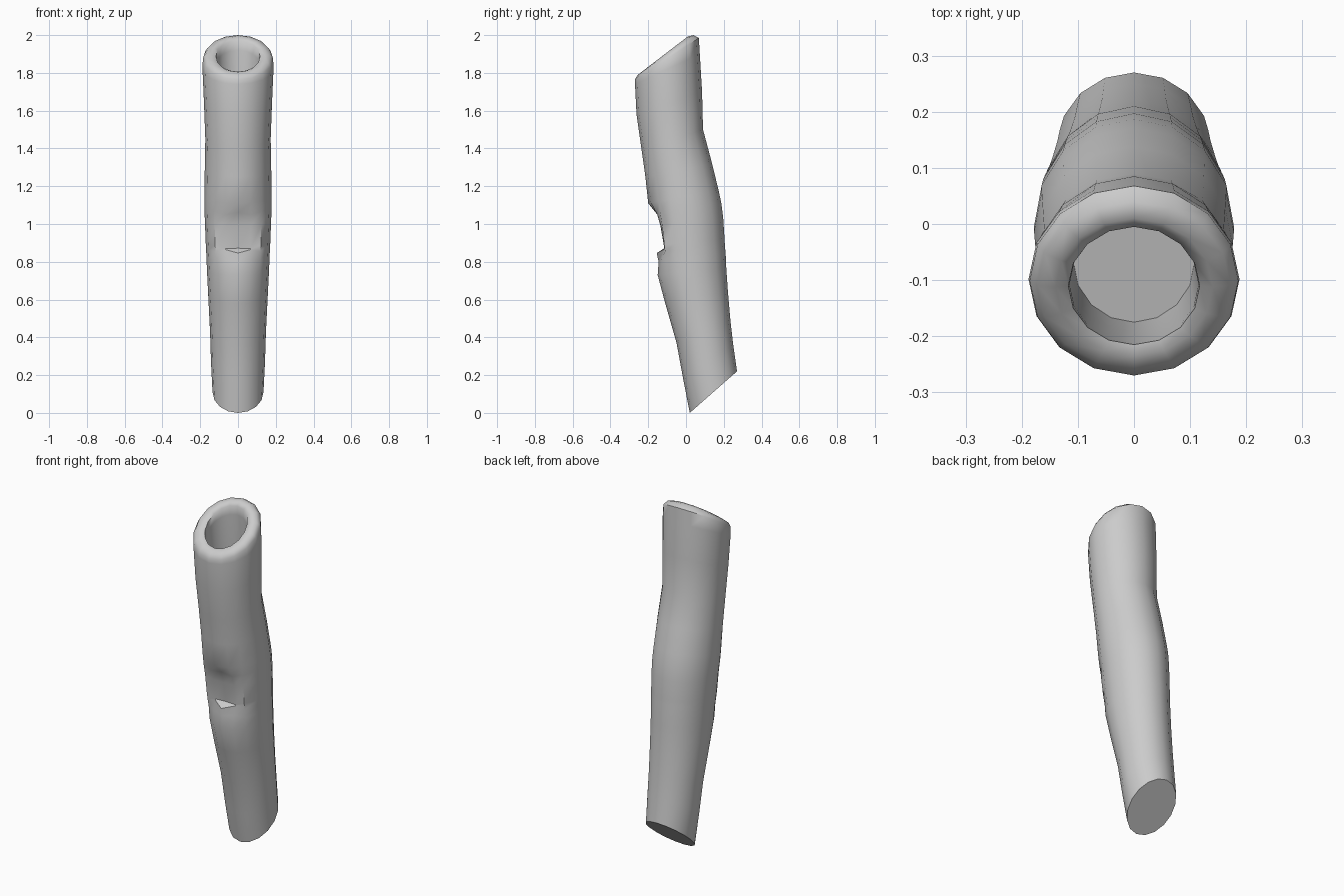
import bpy, bmesh, math

SIDES = 16

# Outer rings, bottom to top: front y, front z, back y, back z, half width
OUTER = [
    (0.02, 0.00, 0.27, 0.22, 0.135),
    (-0.015, 0.18, 0.25, 0.36, 0.143),
    (-0.05, 0.37, 0.235, 0.49, 0.148),
    (-0.11, 0.58, 0.222, 0.64, 0.157),
    (-0.15, 0.73, 0.213, 0.77, 0.164),
    (-0.155, 0.80, 0.21, 0.84, 0.167),
    (-0.165, 0.85, 0.206, 0.885, 0.169),
    (-0.170, 0.885, 0.204, 0.92, 0.171),
    (-0.182, 0.99, 0.197, 1.03, 0.175),
    (-0.194, 1.06, 0.187, 1.11, 0.178),
    (-0.20, 1.11, 0.172, 1.18, 0.178),
    (-0.215, 1.25, 0.138, 1.32, 0.176),
    (-0.236, 1.40, 0.09, 1.50, 0.173),
    (-0.262, 1.58, 0.085, 1.70, 0.180),
    (-0.27, 1.74, 0.073, 1.90, 0.188),
]
# Rolled rim and pocket, continuing inward
RIM = [
    (-0.27, 1.765, 0.068, 1.985, 0.186),
    (-0.258, 1.787, 0.04, 2.00, 0.172),
    (-0.235, 1.805, 0.01, 1.993, 0.140),
    (-0.215, 1.806, -0.005, 1.972, 0.117),
    (-0.212, 1.77, -0.003, 1.92, 0.115),
    (-0.195, 1.55, 0.02, 1.65, 0.112),
    (-0.175, 1.40, 0.04, 1.46, 0.108),
]
# Elbow crease: ring index -> (centre y, centre z), (side y, side z)
CREASE = {
    5: ((-0.145, 0.80), (-0.132, 0.81)),
    6: ((-0.155, 0.846), (-0.118, 0.864)),
    7: ((-0.115, 0.872), (-0.114, 0.869)),
    8: ((-0.135, 0.99), (-0.133, 0.99)),
    9: ((-0.155, 1.06), (-0.152, 1.05)),
}

bm = bmesh.new()


def add_ring(fy, fz, by, bz, w):
    verts = []
    for i in range(SIDES):
        a = 2 * math.pi * i / SIDES
        t = (1 - math.cos(a)) / 2
        verts.append(bm.verts.new((w * math.sin(a), fy + (by - fy) * t, fz + (bz - fz) * t)))
    return verts


rings = [add_ring(*r) for r in OUTER + RIM]

# Press the crease and lip into the front of the elbow
for k, (centre, side) in CREASE.items():
    for i, (y, z) in ((0, centre), (1, side), (-1, side)):
        rings[k][i].co.y = y
        rings[k][i].co.z = z

# Skin the rings and close both ends
for lower, upper in zip(rings, rings[1:]):
    for i in range(SIDES):
        j = (i + 1) % SIDES
        bm.faces.new((lower[i], lower[j], upper[j], upper[i]))
bm.faces.new(rings[0])
bm.faces.new(rings[-1])
bmesh.ops.recalc_face_normals(bm, faces=bm.faces[:])

mesh = bpy.data.meshes.new("sleeve")
bm.to_mesh(mesh)
bm.free()
sleeve = bpy.data.objects.new("sleeve", mesh)
bpy.context.collection.objects.link(sleeve)

# Smooth cloth, sharp cuff and lip
bpy.context.view_layer.objects.active = sleeve
sleeve.select_set(True)
bpy.ops.object.shade_smooth_by_angle(angle=math.radians(50))
